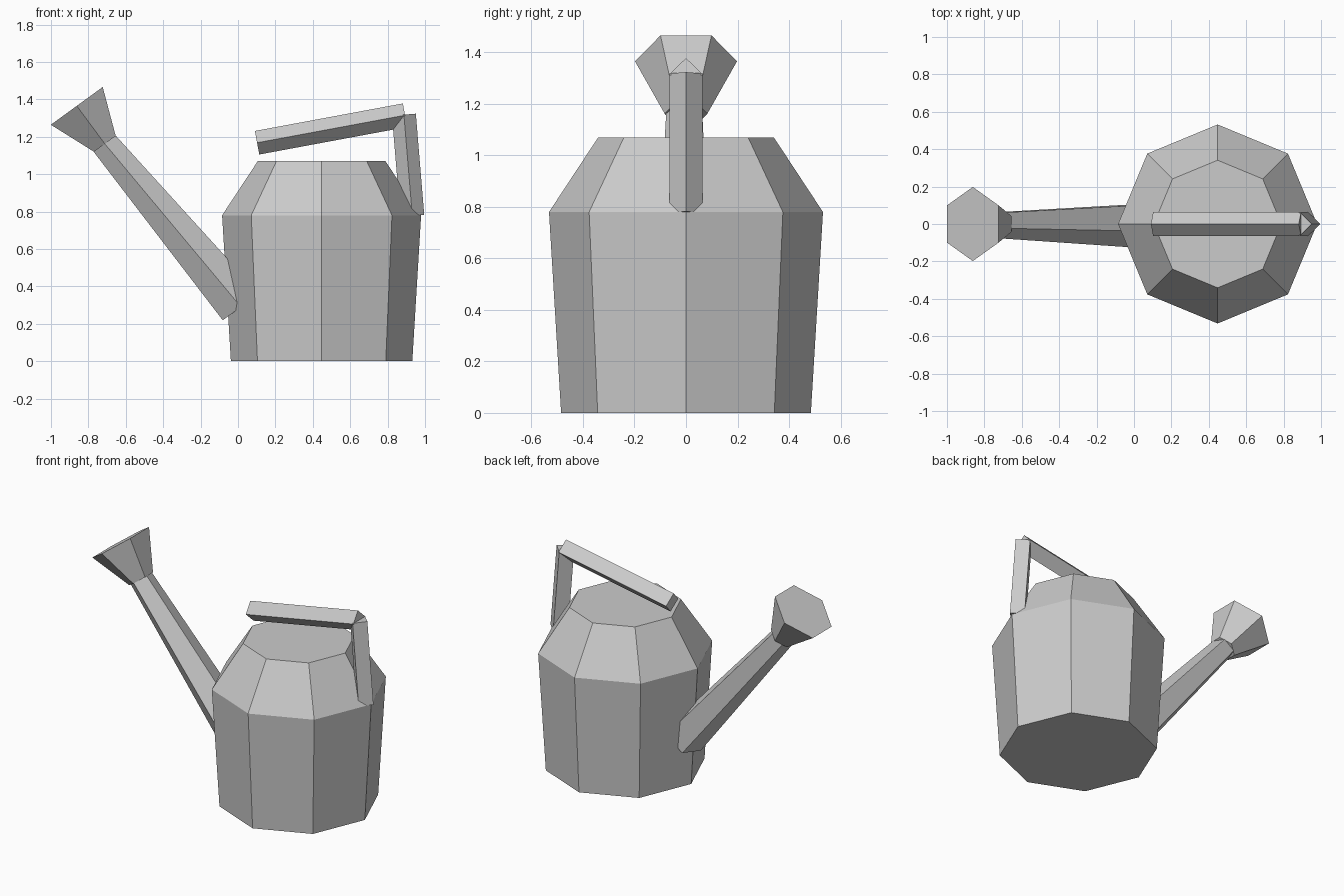
import bpy, bmesh, math
from mathutils import Vector

if "Cube" in bpy.data.objects:
    bpy.data.objects.remove(bpy.data.objects["Cube"])

grey = bpy.data.materials.new("plain grey")
grey.diffuse_color = (0.6, 0.6, 0.6, 1)
grey.use_nodes = True
grey.node_tree.nodes["Principled BSDF"].inputs["Base Color"].default_value = grey.diffuse_color


def loft(name, rings, sides, start, u, v=(0, 1, 0)):
    """Capped faceted tube through rings of (centre, radius); u and v span the section."""
    u, v = Vector(u).normalized(), Vector(v)
    bm = bmesh.new()
    loops = []
    for centre, r in rings:
        angles = [math.radians(start) + 2 * math.pi * i / sides for i in range(sides)]
        loops.append([bm.verts.new(Vector(centre) + r * (math.cos(a) * u + math.sin(a) * v))
                      for a in angles])
    for a, b in zip(loops, loops[1:]):
        for i in range(sides):
            j = (i + 1) % sides
            bm.faces.new((a[i], a[j], b[j], b[i]))
    bm.faces.new(loops[0])
    bm.faces.new(loops[-1])
    bmesh.ops.recalc_face_normals(bm, faces=bm.faces)
    mesh = bpy.data.meshes.new(name)
    bm.to_mesh(mesh)
    bm.free()
    mesh.materials.append(grey)
    obj = bpy.data.objects.new(name, mesh)
    bpy.context.collection.objects.link(obj)
    return obj


def bar(name, a, b, r):
    """Square bar set on its corner, running from a to b in the xz plane."""
    d = Vector(b) - Vector(a)
    return loft(name, [(a, r), (b, r)], 4, 0, (-d.z, 0, d.x))


# Eight-sided can with sloping shoulder
CX = 0.447
loft("body", [((CX, 0, 0), 0.485), ((CX, 0, 0.78), 0.532), ((CX, 0, 1.07), 0.341)],
     8, 0, (1, 0, 0))

# Five-sided tapering spout and six-sided flared sprinkler head
tilt = (0.809, 0, 0.588)
neck = (-0.712, 0, 1.162)
loft("spout", [((0.016, 0, 0.29), 0.127), (neck, 0.077)], 5, -90, tilt)
loft("sprinkler_head", [(neck, 0.083), ((-0.862, 0, 1.365), 0.198)], 6, -90, tilt)

# Handle: sloping grip and rear upright
bar("handle_grip", (0.102, 0, 1.168), (0.893, 0, 1.315), 0.064)
bar("handle_upright", (0.887, 0, 1.318), (0.932, 0, 0.777), 0.064)
